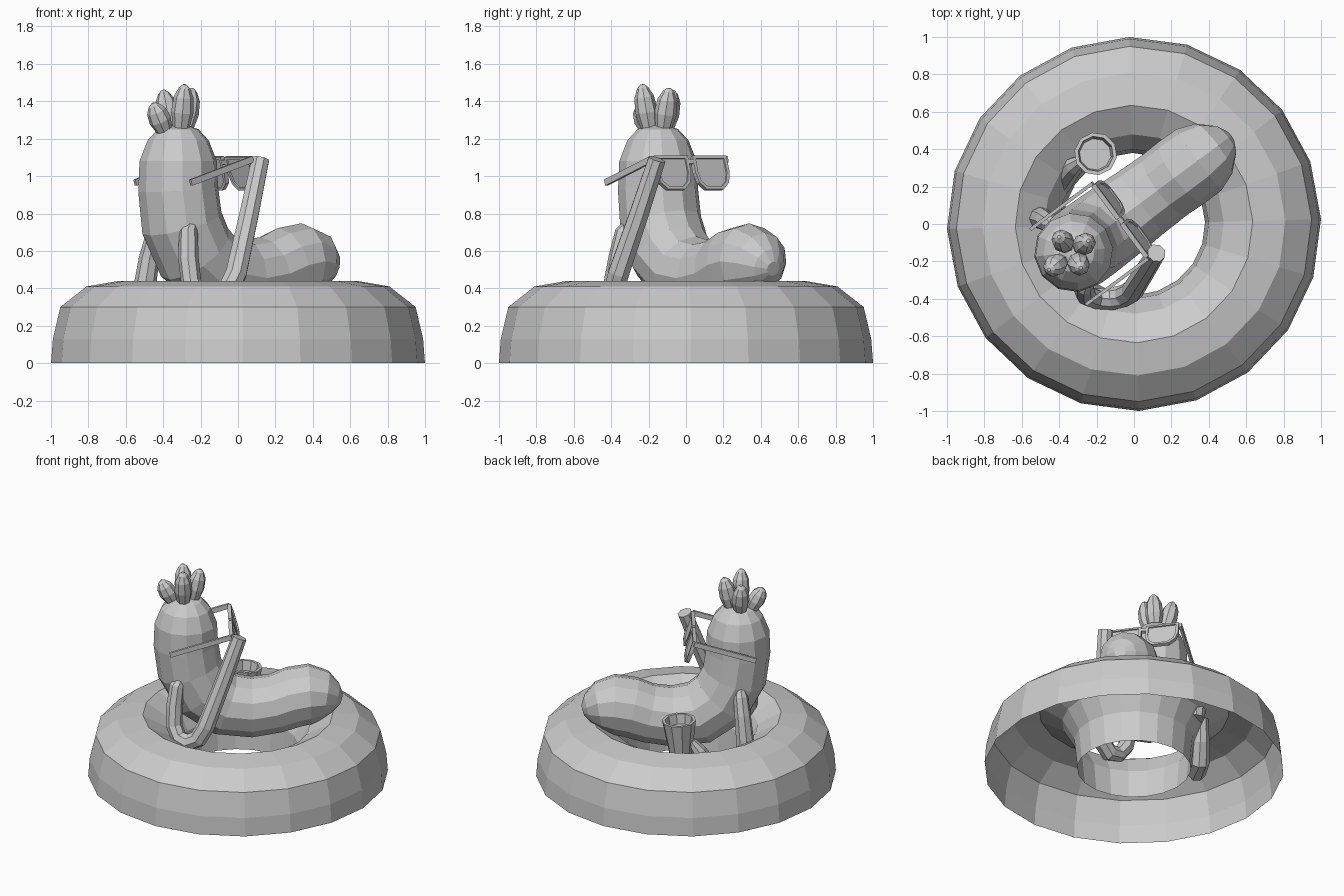
import bpy, bmesh, math
from mathutils import Vector, Matrix

if "Cube" in bpy.data.objects:
    bpy.data.objects.remove(bpy.data.objects["Cube"])

HEAD = Vector((-0.32, -0.15, 0))          # vertical axis of the head
YAW = math.radians(36.5)                  # direction the worm faces
FWD = Vector((math.cos(YAW), math.sin(YAW), 0))


def finish(name, bm, matrix=None):
    bmesh.ops.recalc_face_normals(bm, faces=bm.faces)
    mesh = bpy.data.meshes.new(name)
    bm.to_mesh(mesh)
    bm.free()
    ob = bpy.data.objects.new(name, mesh)
    bpy.context.collection.objects.link(ob)
    if matrix:
        ob.matrix_world = matrix
    return ob


def skin(bm, rings, caps=True):
    for a, b in zip(rings, rings[1:]):
        for i in range(len(a)):
            j = (i + 1) % len(a)
            bm.faces.new((a[i], a[j], b[j], b[i]))
    if caps:
        bm.faces.new(rings[0])
        bm.faces.new(rings[-1])


def tube(name, pts, radii, sides, side_hint):
    """Low-poly tube through the points with a radius at each one."""
    bm = bmesh.new()
    pts = [Vector(p) for p in pts]
    side = Vector(side_hint)
    rings = []
    for k, (p, r) in enumerate(zip(pts, radii)):
        t = (pts[min(k + 1, len(pts) - 1)] - pts[max(k - 1, 0)]).normalized()
        side = (side - t * side.dot(t)).normalized()
        up = t.cross(side)
        ring = []
        for i in range(sides):
            a = math.tau * i / sides
            ring.append(bm.verts.new(p + r * (math.cos(a) * side + math.sin(a) * up)))
        rings.append(ring)
    skin(bm, rings)
    return finish(name, bm)


def lathe(name, profile, sides, caps, matrix=None, start=0.0):
    bm = bmesh.new()
    rings = []
    for r, z in profile:
        rings.append([bm.verts.new((r * math.cos(start + math.tau * i / sides),
                                    r * math.sin(start + math.tau * i / sides), z))
                      for i in range(sides)])
    skin(bm, rings, caps)
    return finish(name, bm, matrix)


# Swim ring: half doughnut, open underneath
lathe("ring_base", [(1.0, 0), (0.99, 0.13), (0.95, 0.30), (0.81, 0.41), (0.635, 0.44),
                    (0.48, 0.35), (0.40, 0.21), (0.38, 0)], 20, False, start=math.radians(1.5))

# Worm body: head upright, bent, tail lying forward (distance forward, height, radius)
body = [(0, 1.275, .04), (0, 1.25, .11), (0, 1.19, .165), (0, 1.08, .208), (0, .93, .215),
        (.025, .75, .22), (.11, .59, .22), (.26, .48, .215), (.44, .455, .205),
        (.60, .48, .20), (.72, .525, .205), (.83, .545, .203), (.93, .535, .165),
        (1.0, .515, .10), (1.035, .505, .04)]
tube("worm_body", [HEAD + FWD * u + Vector((0, 0, z)) for u, z, r in body],
     [r for u, z, r in body], 12, (-FWD.y, FWD.x, 0))

# Arms
tube("raised_arm",
     [(-.25, -.30, .75), (-.265, -.33, .70), (-.265, -.36, .56), (-.25, -.385, .43),
      (-.20, -.40, .36), (-.12, -.40, .345), (-.055, -.385, .385), (-.01, -.36, .48),
      (.06, -.25, .80), (.12, -.155, 1.09)],
     [.03, .05, .055, .055, .055, .06, .06, .06, .055, .05], 8, (1, 0, 0))
tube("lowered_arm",
     [(-.43, -.01, .74), (-.445, 0, .68), (-.475, .02, .56), (-.50, .03, .40),
      (-.505, .04, .22), (-.48, .08, .12), (-.43, .17, .13), (-.37, .25, .24),
      (-.32, .31, .37), (-.28, .34, .44)],
     [.03, .05, .055, .06, .06, .065, .065, .06, .05, .03], 8, (1, 0, 0))

# Cup: hollow, wider at the rim
base, rim = Vector((-.215, .365, .30)), Vector((-.205, .375, .59))
axis = rim - base
lathe("cup", [(.07, 0), (.115, .29), (.095, .29), (.085, .22)], 10, True,
      Matrix.Translation(base) @ axis.to_track_quat('Z', 'Y').to_matrix().to_4x4())

# Hair tuft: four faceted leaves fanning out of the crown
root = Vector((-.325, -.155, 1.225))
for tip in [(-.285, -.235, 1.49), (-.455, -.245, 1.39), (-.40, -.07, 1.46), (-.245, -.09, 1.47)]:
    tip = Vector(tip)
    start = root.lerp(Vector((tip.x, tip.y, 1.22)), .45)
    steps = [(0, .025), (.15, .045), (.45, .06), (.75, .053), (.93, .03), (1, .01)]
    tube("hair_leaf", [start.lerp(tip, t) for t, r in steps], [r for t, r in steps], 8, (1, 0, 0))

# Glasses, built facing local +x and then tilted onto the face
pose = (Matrix.Translation((-.075, .015, 1.105)) @ Matrix.Rotation(YAW, 4, 'Z')
        @ Matrix.Rotation(math.radians(-17), 4, 'Y'))
D_SHAPE = [(-.112, 0), (.112, 0), (.115, -.09), (.098, -.15), (.055, -.187),
           (-.055, -.187), (-.098, -.15), (-.112, -.09)]


def bar(name, size, loc):
    bm = bmesh.new()
    bmesh.ops.create_cube(bm, size=1, matrix=Matrix.Translation(loc) @ Matrix.Diagonal((*size, 1)))
    return finish(name, bm, pose)


def lens_loop(bm, x, centre, scale):
    return [bm.verts.new((x, centre + s * scale, -.09 + (z + .09) * scale)) for s, z in D_SHAPE]


for sign, label in ((1, "left"), (-1, "right")):
    c = .128 * sign
    bm = bmesh.new()
    loops = [lens_loop(bm, x, c, k) for x, k in ((-.013, .84), (-.013, 1), (.013, 1), (.013, .84))]
    skin(bm, loops + loops[:1], False)
    finish(label + "_lens_frame", bm, pose)
    bm = bmesh.new()
    skin(bm, [lens_loop(bm, x, c, .86) for x in (-.004, .004)])
    finish(label + "_lens", bm, pose)
    bar(label + "_temple", (.43, .018, .034), (-.215, .25 * sign, -.015))
bar("glasses_bridge", (.024, .06, .025), (0, 0, -.03))

# Centre check is inherent: the swim ring spans the full width around the origin
